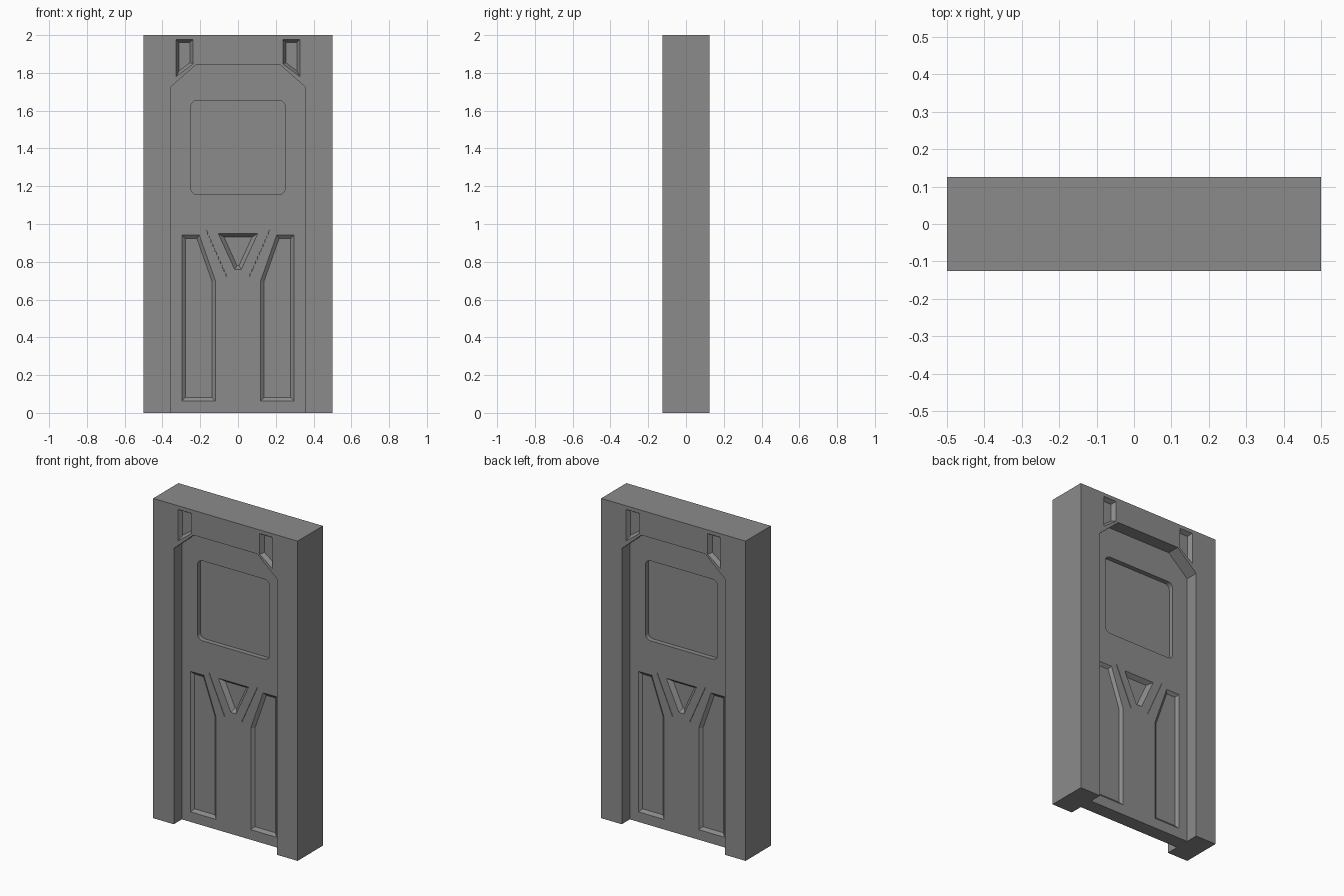
import bpy
import bmesh
from mathutils import Vector

cube = bpy.data.objects.get("Cube")
if cube:
    bpy.data.objects.remove(cube, do_unlink=True)

DEPTH = 0.125        # half thickness of the frame
PANEL = 0.045        # half thickness of the recessed door panel
PANE = 0.015         # half thickness of the window pane

grey = bpy.data.materials.new("mid_grey")
grey.use_nodes = True
colour = (0.26, 0.26, 0.26, 1)
grey.diffuse_color = colour
grey.node_tree.nodes["Principled BSDF"].inputs["Base Color"].default_value = colour


def offset(points, distance):
    """Move every edge of a counter-clockwise outline inwards."""
    result = []
    for i, p in enumerate(points):
        p = Vector(p)
        a = (p - Vector(points[i - 1])).normalized()
        b = (Vector(points[(i + 1) % len(points)]) - p).normalized()
        na, nb = Vector((-a.y, a.x)), Vector((-b.y, b.x))
        result.append(p + (na + nb) * distance / (1 + na.dot(nb)))
    return result


def add_prism(bm, near, far, y_near, y_far):
    """Close a solid between two matching x-z outlines."""
    rings = [[bm.verts.new((p[0], y, p[1])) for p in pts]
             for pts, y in ((near, y_near), (far, y_far))]
    bm.faces.new(rings[0])
    bm.faces.new(rings[1][::-1])
    for i in range(len(near)):
        bm.faces.new((rings[0][i - 1], rings[1][i - 1], rings[1][i], rings[0][i]))


def finish(bm, name):
    bmesh.ops.recalc_face_normals(bm, faces=bm.faces)
    mesh = bpy.data.meshes.new(name)
    bm.to_mesh(mesh)
    bm.free()
    mesh.materials.append(grey)
    obj = bpy.data.objects.new(name, mesh)
    bpy.context.collection.objects.link(obj)
    return obj


def slab(name, outline, half):
    bm = bmesh.new()
    add_prism(bm, outline, outline, -half, half)
    return finish(bm, name)


def mirrored(points):
    return [(-x, z) for x, z in reversed(points)]


def add_pockets(bm, outline, surface, inset, depth):
    """Tapered pocket cutters on the front and the back."""
    over = 0.01
    outer = offset(outline, -inset * over / depth)
    inner = offset(outline, inset)
    for side in (-1, 1):
        add_prism(bm, outer, inner, side * (surface + over), side * (surface - depth))


def carve(obj, bm):
    cutter = finish(bm, "cutter")
    cutter.hide_render = True
    mod = obj.modifiers.new("carve", 'BOOLEAN')
    mod.operation = 'DIFFERENCE'
    mod.solver = 'EXACT'
    mod.object = cutter
    bpy.context.view_layer.objects.active = obj
    bpy.ops.object.modifier_apply(modifier=mod.name)
    bpy.data.objects.remove(cutter, do_unlink=True)


# Door frame with an angled arch opening
arch = [(0.357, 0), (0.357, 1.725), (0.22, 1.845)]
opening = arch + mirrored(arch)
frame = slab("door_frame", [(0.5, 0), (0.5, 2), (-0.5, 2), (-0.5, 0)] + opening[::-1], DEPTH)

# Slanted corner pockets in the frame
corner = [(0.238, 1.847), (0.328, 1.78), (0.328, 1.977), (0.238, 1.977)]
bm = bmesh.new()
for outline in (corner, mirrored(corner)):
    add_pockets(bm, outline, DEPTH, 0.015, 0.025)
carve(frame, bm)

# Door panel filling the opening
panel = slab("door_panel", opening, PANEL)

# Window outline with rounded corners
bm = bmesh.new()
corners = [bm.verts.new((x, 0, z)) for x, z in
           ((-0.25, 1.155), (0.25, 1.155), (0.25, 1.655), (-0.25, 1.655))]
bm.faces.new(corners)
bmesh.ops.bevel(bm, geom=corners, offset=0.035, segments=5, profile=0.5, affect='VERTICES')
bm.faces.ensure_lookup_table()
window = [(v.co.x, v.co.z) for v in bm.faces[0].verts]
bm.free()

# Panel cuts: window hole, lower recesses, handle notch and thin slits
lower = [(0.12, 0.063), (0.297, 0.063), (0.297, 0.942), (0.205, 0.942), (0.12, 0.7)]
notch = [(-0.018, 0.76), (0.018, 0.76), (0.105, 0.95), (-0.105, 0.95)]
slit = [(0.058, 0.722), (0.062, 0.722), (0.17, 0.967), (0.166, 0.967)]
bm = bmesh.new()
add_prism(bm, window, window, -DEPTH, DEPTH)
add_pockets(bm, notch, PANEL, 0.02, 0.025)
for outline in (lower, mirrored(lower)):
    add_pockets(bm, outline, PANEL, 0.018, 0.015)
for outline in (slit, mirrored(slit)):
    add_pockets(bm, outline, PANEL, 0.0005, 0.003)
carve(panel, bm)

# Window pane
slab("window_pane", window, PANE)
